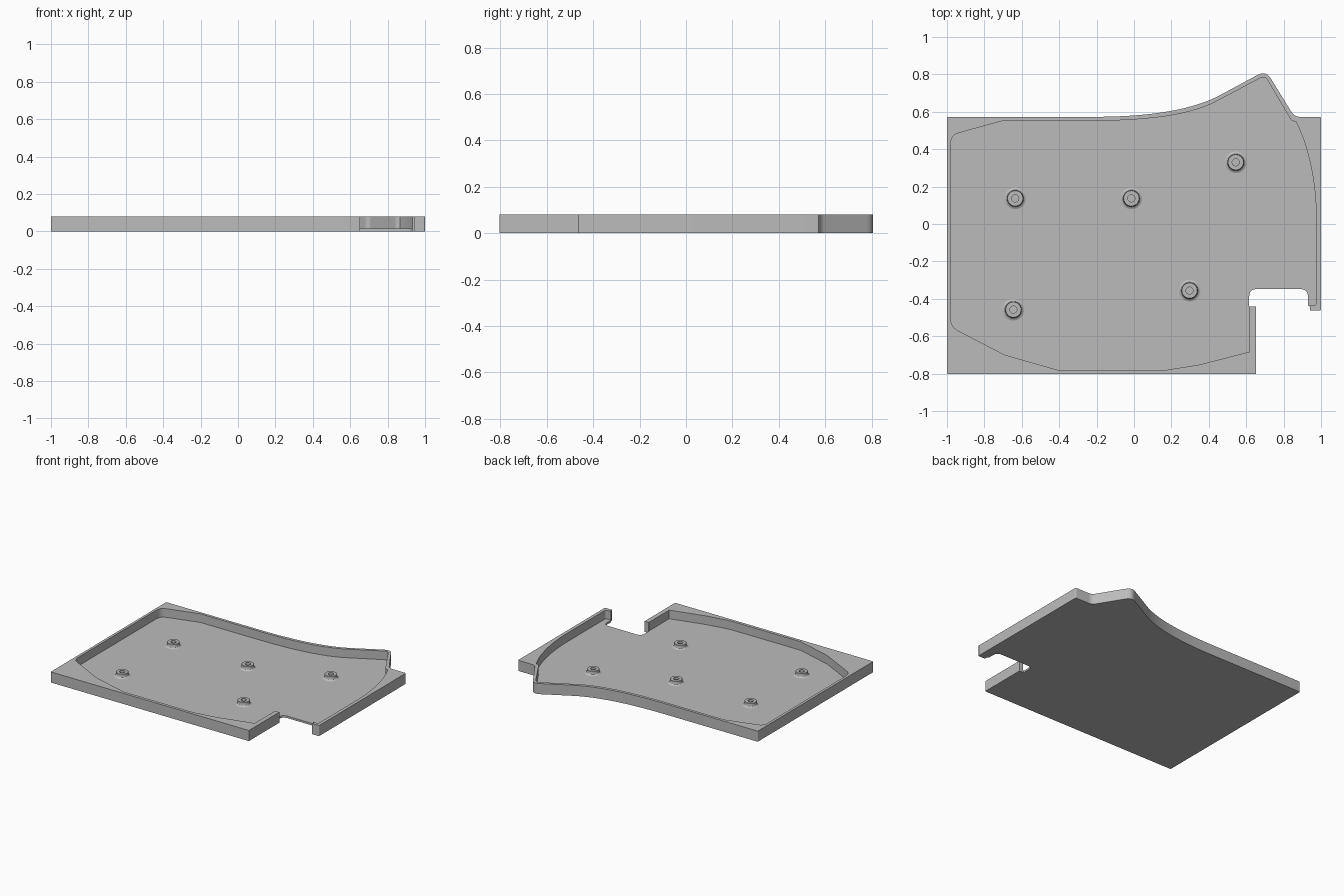
import bpy
import bmesh
from math import tau
from mathutils import Vector

HEIGHT, FLOOR = 0.08, 0.015

cube = bpy.data.objects.get("Cube")
if cube:
    bpy.data.objects.remove(cube, do_unlink=True)

grey = bpy.data.materials.new("plain grey")
grey.use_nodes = True
grey.diffuse_color = (0.5, 0.5, 0.5, 1)
grey.node_tree.nodes["Principled BSDF"].inputs["Base Color"].default_value = (0.5, 0.5, 0.5, 1)


def rounded(corners):
    """Outline from corners (x, y, setback before, setback after), each corner blended to a curve."""
    result = []
    for i, (x, y, *cut) in enumerate(corners):
        p = Vector((x, y))
        if not cut:
            result.append(p)
            continue
        before = Vector(corners[i - 1][:2])
        after = Vector(corners[(i + 1) % len(corners)][:2])
        a = p + (before - p).normalized() * cut[0]
        b = p + (after - p).normalized() * cut[-1]
        steps = 16 if max(cut) > 0.1 else 6
        for k in range(steps + 1):
            t = k / steps
            result.append(a * (1 - t) ** 2 + p * 2 * t * (1 - t) + b * t * t)
    return result


def add_object(name, bm):
    bmesh.ops.recalc_face_normals(bm, faces=bm.faces)
    mesh = bpy.data.meshes.new(name)
    bm.to_mesh(mesh)
    bm.free()
    mesh.materials.append(grey)
    obj = bpy.data.objects.new(name, mesh)
    bpy.context.collection.objects.link(obj)
    return obj


def prism(name, outline, bottom, top):
    bm = bmesh.new()
    face = bm.faces.new([bm.verts.new((p.x, p.y, bottom)) for p in outline])
    extruded = bmesh.ops.extrude_face_region(bm, geom=[face])["geom"]
    verts = [g for g in extruded if isinstance(g, bmesh.types.BMVert)]
    bmesh.ops.translate(bm, verts=verts, vec=(0, 0, top - bottom))
    return add_object(name, bm)


def smooth(obj):
    bpy.ops.object.select_all(action="DESELECT")
    obj.select_set(True)
    bpy.context.view_layer.objects.active = obj
    bpy.ops.object.shade_smooth_by_angle(angle=0.5)


# Outer tray shape with the swept tip at the back and the notch at the front
tray = prism("tray", rounded([
    (-1, -0.803, 0.008), (0.653, -0.803), (0.653, -0.44), (0.616, -0.44),
    (0.616, -0.348, 0.04), (0.93, -0.348, 0.04), (0.93, -0.44, 0.012), (0.942, -0.44),
    (0.942, -0.463), (1, -0.463, 0.008), (1, 0.573, 0.008), (0.858, 0.573, 0.03),
    (0.705, 0.821, 0.05), (0.245, 0.573, 0.245, 0.46), (-1, 0.573, 0.008),
]), 0, HEIGHT)

# Pocket that leaves the rim and the thin floor, open at the notch
pocket = prism("pocket_cutter", rounded([
    (0.618, -0.683), (0.618, -0.442), (0.66, -0.40), (0.90, -0.437),
    (0.975, -0.437, 0.02), (0.975, 0.05), (0.965, 0.35, 0.3, 0.22),
    (0.865, 0.548), (0.843, 0.55, 0.015), (0.70, 0.793, 0.03),
    (0.245, 0.552, 0.22, 0.46), (-0.70, 0.552), (-0.98, 0.475, 0.045), (-0.98, -0.55, 0.045),
    (-0.69, -0.70), (-0.41, -0.78), (0.174, -0.78), (0.35, -0.752),
]), FLOOR, HEIGHT + 0.1)
pocket.hide_render = True

cut = tray.modifiers.new("pocket", "BOOLEAN")
cut.operation = "DIFFERENCE"
cut.solver = "EXACT"
cut.object = pocket
bpy.context.view_layer.objects.active = tray
bpy.ops.object.modifier_apply(modifier=cut.name)
bpy.data.objects.remove(pocket, do_unlink=True)
smooth(tray)

# Hollow mounting posts with a flared foot
post_profile = [(0.019, FLOOR), (0.019, 0.046), (0.041, 0.046), (0.043, 0.044),
                (0.043, 0.03), (0.045, 0.023), (0.05, 0.018), (0.058, FLOOR)]
posts = [(-0.635, 0.137), (-0.014, 0.137), (0.544, 0.33), (0.297, -0.356), (-0.645, -0.458)]
for number, (x, y) in enumerate(posts, 1):
    bm = bmesh.new()
    ring = [bm.verts.new((r, 0, z)) for r, z in post_profile]
    edges = [bm.edges.new(pair) for pair in zip(ring, ring[1:])]
    bmesh.ops.spin(bm, geom=ring + edges, cent=(0, 0, 0), axis=(0, 0, 1),
                   angle=tau, steps=32, use_merge=True)
    bmesh.ops.remove_doubles(bm, verts=bm.verts, dist=0.0001)
    post = add_object(f"mounting_post_{number}", bm)
    post.location = (x, y, 0)
    smooth(post)
